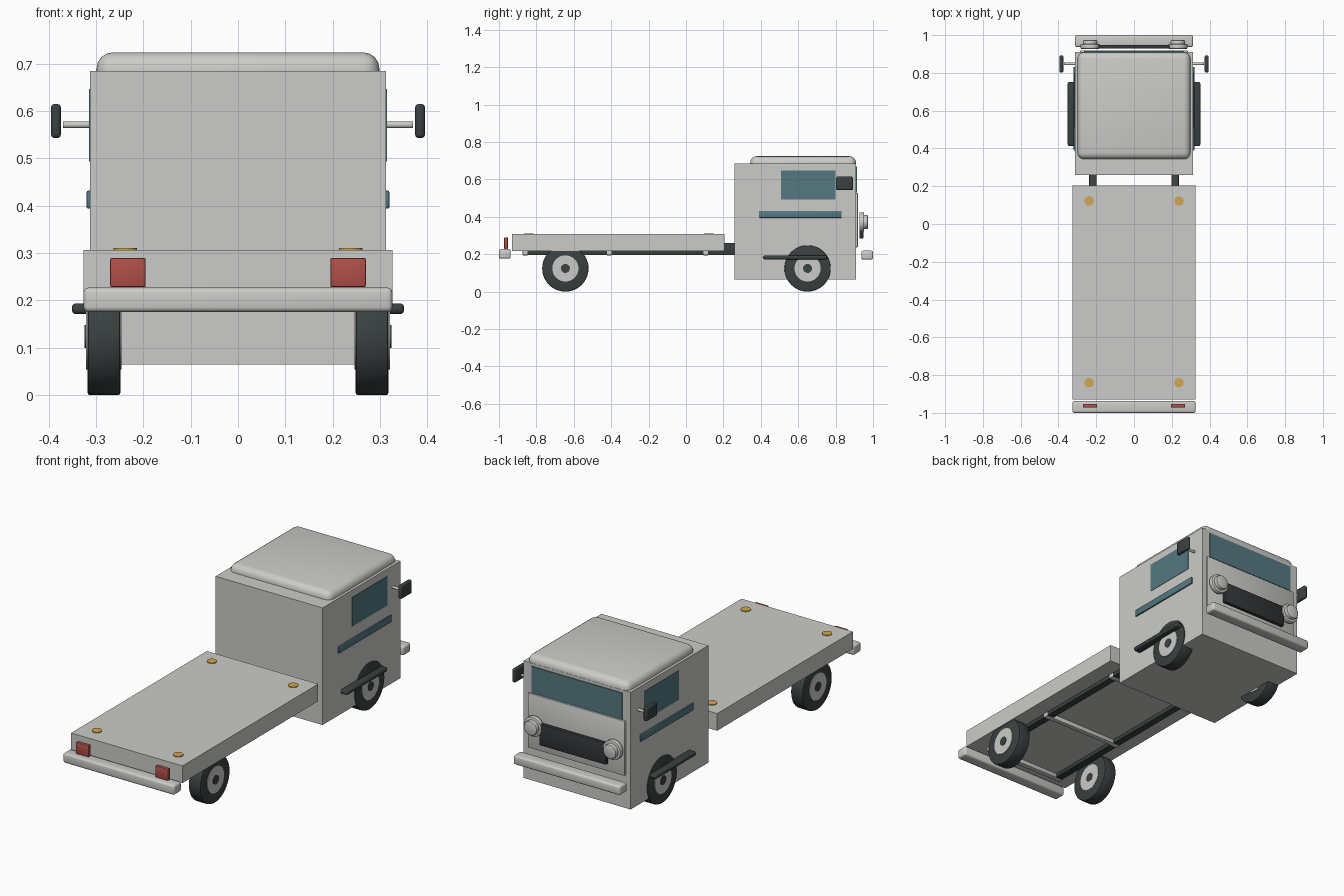
import bpy, math

if "Cube" in bpy.data.objects:
    bpy.data.objects.remove(bpy.data.objects["Cube"])


def mat(name, r, g, b):
    m = bpy.data.materials.new(name)
    m.diffuse_color = (r, g, b, 1)
    m.use_nodes = True
    m.node_tree.nodes["Principled BSDF"].inputs["Base Color"].default_value = m.diffuse_color
    return m


LIGHT = mat("light_grey_paint", 0.60, 0.60, 0.58)
DARK = mat("dark_grey", 0.043, 0.052, 0.053)
GRILLE = mat("charcoal", 0.032, 0.036, 0.039)
GLASS = mat("teal_glass", 0.09, 0.19, 0.22)
RED = mat("tail_red", 0.44, 0.08, 0.065)
GOLD = mat("gold", 0.65, 0.39, 0.08)


def finish(ob, name, m, bevel, segs):
    ob.name = name
    ob.data.materials.append(m)
    bpy.ops.object.transform_apply(location=False, rotation=True, scale=True)
    if bevel:
        b = ob.modifiers.new("bevel", 'BEVEL')
        b.width, b.segments, b.limit_method = bevel, segs, 'ANGLE'
        b.angle_limit = math.radians(40)
        bpy.ops.object.modifier_apply(modifier="bevel")
        bpy.ops.object.shade_smooth_by_angle(angle=math.radians(35))
    return ob


def box(name, x, y, z, m, bevel=0, segs=3):
    """Box from (min, max) ranges."""
    r = (x, y, z)
    bpy.ops.mesh.primitive_cube_add(size=1, location=[(a + b) / 2 for a, b in r])
    ob = bpy.context.object
    ob.scale = [b - a for a, b in r]
    return finish(ob, name, m, bevel, segs)


def cyl(name, centre, radius, depth, axis, m, bevel=0, verts=32):
    rot = {'x': (0, math.pi / 2, 0), 'y': (math.pi / 2, 0, 0), 'z': (0, 0, 0)}[axis]
    bpy.ops.mesh.primitive_cylinder_add(vertices=verts, radius=radius, depth=depth,
                                        location=centre, rotation=rot)
    ob = finish(bpy.context.object, name, m, bevel, 2)
    bpy.ops.object.shade_smooth_by_angle(angle=math.radians(35))
    return ob


def span(s, a, b):
    """Range mirrored to side s."""
    return tuple(sorted((s * a, s * b)))


# cab body and rounded roof
box("cab_body", (-0.313, 0.313), (0.26, 0.91), (0.065, 0.685), LIGHT)
box("cab_roof", (-0.299, 0.299), (0.343, 0.909), (0.62, 0.724), LIGHT, 0.035, 4)

# cab face: windscreen, panel, grille, bumper
box("windscreen", (-0.265, 0.265), (0.909, 0.915), (0.53, 0.67), GLASS)
box("face_panel", (-0.285, 0.285), (0.905, 0.919), (0.237, 0.527), LIGHT, 0.004, 2)
box("grille", (-0.195, 0.195), (0.928, 0.948), (0.283, 0.397), GRILLE, 0.004, 2)
box("cab_bumper", (-0.313, 0.313), (0.937, 1.0), (0.171, 0.219), LIGHT, 0.01)

# flat load bed and its bumper
box("load_bed", (-0.326, 0.326), (-0.93, 0.205), (0.216, 0.307), LIGHT)
box("tail_bumper", (-0.326, 0.326), (-1.0, -0.937), (0.176, 0.227), LIGHT, 0.01)

# chassis cross members
for i, y in enumerate((-0.86, -0.41, 0.105)):
    box(f"cross_member_{i}", (-0.24, 0.24), (y - 0.014, y + 0.014), (0.193, 0.221),
        LIGHT, 0.005, 2)

for s, side in ((-1, "left"), (1, "right")):
    # chassis rail
    box(f"chassis_rail_{side}", span(s, 0.198, 0.238), (-0.875, 0.32), (0.195, 0.26),
        DARK, 0.004, 2)

    # side window, trim strip and step
    box(f"side_window_{side}", span(s, 0.309, 0.315), (0.507, 0.80), (0.493, 0.647), GLASS)
    box(f"trim_strip_{side}", span(s, 0.305, 0.32), (0.39, 0.832), (0.394, 0.432),
        GLASS, 0.004, 2)
    box(f"side_step_{side}", span(s, 0.30, 0.351), (0.413, 0.753), (0.171, 0.194),
        DARK, 0.009)

    # mirror and its arm
    cyl(f"mirror_arm_{side}", (s * 0.335, 0.848, 0.571), 0.007, 0.07, 'x', LIGHT, 0.002, 16)
    box(f"mirror_{side}", span(s, 0.374, 0.395), (0.802, 0.893), (0.543, 0.615), DARK, 0.008)

    # headlight ring and lens
    cyl(f"headlight_ring_{side}", (s * 0.232, 0.94, 0.372), 0.052, 0.026, 'y', LIGHT, 0.006)
    cyl(f"headlight_lens_{side}", (s * 0.232, 0.958, 0.372), 0.038, 0.03, 'y', LIGHT, 0.006)

    # tail light
    box(f"tail_light_{side}", span(s, 0.195, 0.27), (-0.972, -0.952), (0.228, 0.29),
        RED, 0.004, 2)

    # tie-down discs and wheels, at both ends
    for end, yd, yw in (("bed", -0.84, -0.645), ("cab", 0.122, 0.65)):
        cyl(f"tie_down_{end}_{side}", (s * 0.238, yd, 0.307), 0.025, 0.008, 'z', GOLD, 0, 16)
        cyl(f"tyre_{end}_{side}", (s * 0.283, yw, 0.124), 0.124, 0.07, 'x', DARK, 0.006, 40)
        cyl(f"wheel_disc_{end}_{side}", (s * 0.284, yw, 0.124), 0.07, 0.075, 'x', LIGHT)
        cyl(f"hub_cap_{end}_{side}", (s * 0.285, yw, 0.124), 0.024, 0.078, 'x', DARK, 0, 24)
